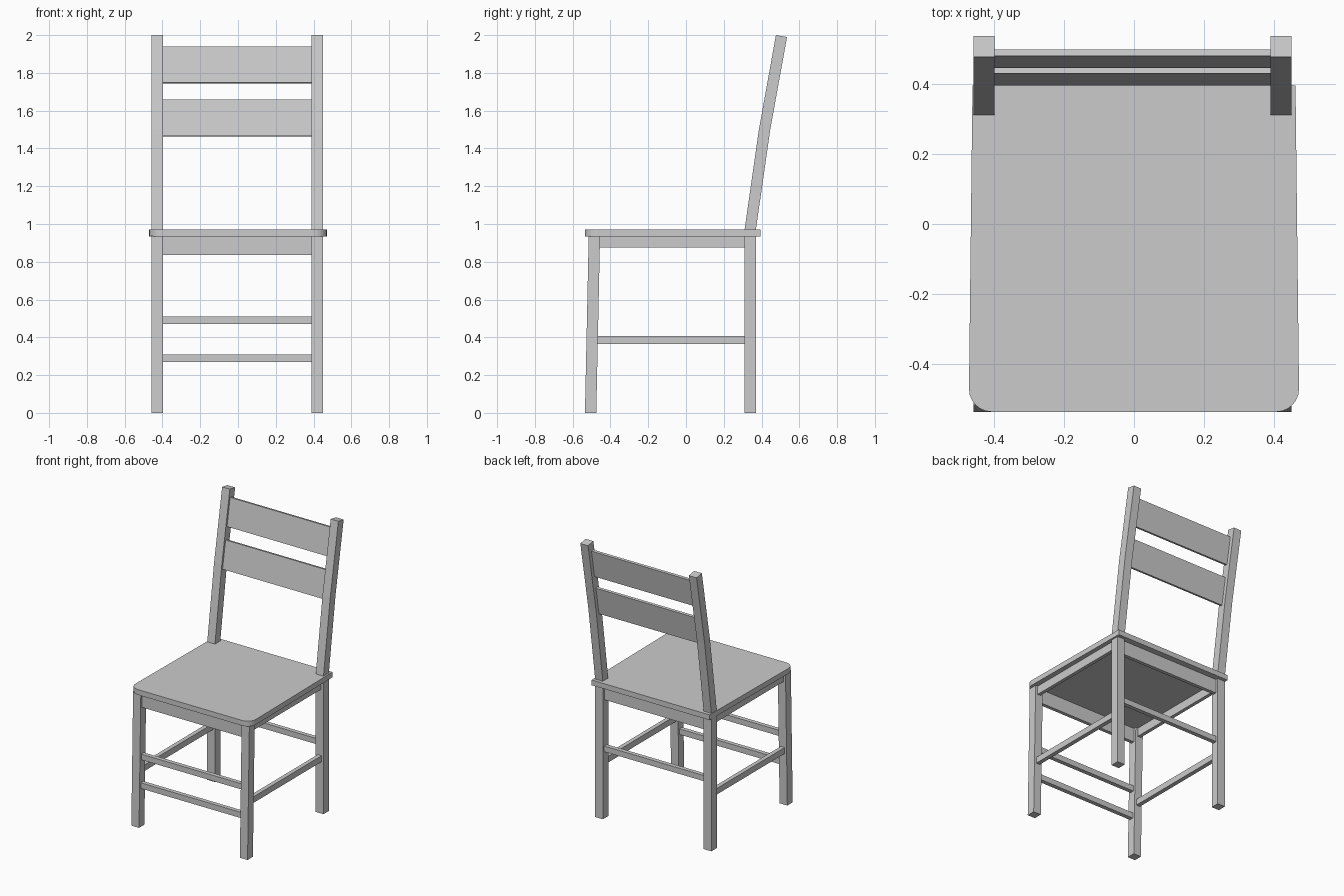
import bpy, bmesh, math
from mathutils import Vector

old = bpy.data.objects.get("Cube")
if old:
    bpy.data.objects.remove(old, do_unlink=True)

grey = bpy.data.materials.new("plain grey")
grey.use_nodes = True
grey.diffuse_color = (0.6, 0.6, 0.6, 1)
grey.node_tree.nodes["Principled BSDF"].inputs["Base Color"].default_value = (0.6, 0.6, 0.6, 1)

MID = -0.004      # middle of the frame
LEG_X = 0.423     # leg centre, measured from the middle
LEG = 0.06        # leg thickness
INNER = 2 * LEG_X - LEG + 0.01


def prism(name, outline, depth):
    """Extrude a closed 3D outline along the depth vector."""
    bm = bmesh.new()
    face = bm.faces.new([bm.verts.new(p) for p in outline])
    grown = bmesh.ops.extrude_face_region(bm, geom=[face])["geom"]
    bmesh.ops.translate(bm, vec=depth, verts=[v for v in grown if isinstance(v, bmesh.types.BMVert)])
    bmesh.ops.recalc_face_normals(bm, faces=bm.faces)
    mesh = bpy.data.meshes.new(name)
    bm.to_mesh(mesh)
    bm.free()
    mesh.materials.append(grey)
    obj = bpy.data.objects.new(name, mesh)
    bpy.context.collection.objects.link(obj)
    return obj


def across(name, profile, x, width):
    """Side profile (y, z) extruded along x, centred on x."""
    return prism(name, [(x - width / 2, y, z) for y, z in profile], Vector((width, 0, 0)))


def bar(y0, y1, z0, z1):
    return [(y0, z0), (y1, z0), (y1, z1), (y0, z1)]


# Seat: slightly tapered to the back, rounded front corners
R = 0.065
half = [(0.46, 0.395), (0.47, -0.535 + R)]
for i in range(1, 7):
    a = math.radians(15 * i)
    half.append((0.47 - R + R * math.cos(a), -0.535 + R - R * math.sin(a)))
seat_outline = half + [(-x, y) for x, y in reversed(half)]
prism("seat", [(x, y, 0.935) for x, y in seat_outline], Vector((0, 0, 0.037)))

# Legs and side rails, one set on each side
front_leg = [(-0.535, 0), (-0.475, 0), (-0.455, 0.94), (-0.515, 0.94)]
back_post = [(0.31, 0), (0.37, 0), (0.37, 0.97), (0.446, 1.5), (0.535, 1.99),
             (0.476, 2.0), (0.386, 1.5), (0.31, 0.97)]
for side, s in (("left", 1), ("right", -1)):
    x = MID + s * LEG_X
    across("front_leg_" + side, front_leg, x, LEG)
    across("back_post_" + side, back_post, x, LEG)
    across("side_apron_" + side, bar(-0.47, 0.32, 0.875, 0.936), x, 0.025)
    across("side_stretcher_" + side, bar(-0.48, 0.32, 0.365, 0.408), x, 0.03)

# Aprons and stretchers between the legs
for name, y, thick, z0, z1 in (
        ("front_apron", -0.487, 0.025, 0.835, 0.936),
        ("back_apron", 0.34, 0.025, 0.835, 0.936),
        ("front_stretcher_upper", -0.495, 0.03, 0.47, 0.51),
        ("front_stretcher_lower", -0.5, 0.03, 0.27, 0.31),
        ("back_stretcher", 0.34, 0.03, 0.47, 0.51)):
    across(name, bar(y - thick / 2, y + thick / 2, z0, z1), MID, INNER)

# Leaning back slats
for name, y, z in (("back_slat_lower", 0.395, 1.467), ("back_slat_upper", 0.445, 1.748)):
    lean = [(y, z), (y + 0.018, z - 0.003), (y + 0.052, z + 0.19), (y + 0.034, z + 0.193)]
    across(name, lean, MID, INNER)
